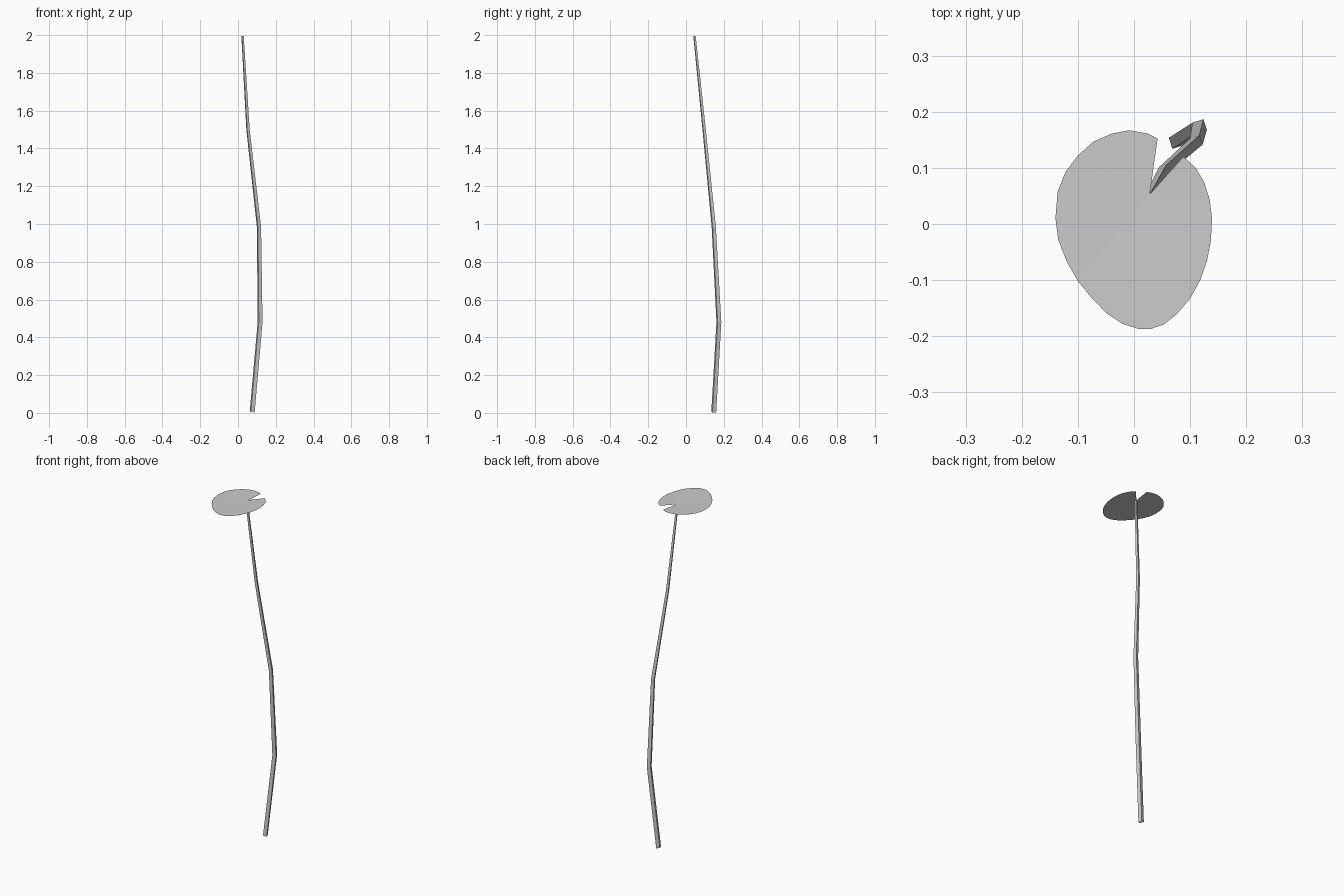
import bpy, bmesh
from math import cos, sin, radians, tau
from mathutils import Vector

if "Cube" in bpy.data.objects:
    bpy.data.objects.remove(bpy.data.objects["Cube"])


def finish(name, bm):
    mesh = bpy.data.meshes.new(name)
    bm.to_mesh(mesh)
    bm.free()
    obj = bpy.data.objects.new(name, mesh)
    bpy.context.collection.objects.link(obj)
    return obj


# Leaf pad: thin fan around the bottom of the notch
rim = [(.042, .152), (.025, .161), (-.008, .167), (-.04, .161), (-.072, .147),
       (-.10, .122), (-.122, .093), (-.136, .058), (-.14, .01), (-.135, -.028),
       (-.12, -.067), (-.10, -.102), (-.076, -.131), (-.048, -.16), (-.02, -.178),
       (.008, -.187), (.03, -.187), (.053, -.179), (.076, -.161), (.10, -.133),
       (.118, -.10), (.13, -.066), (.137, -.03), (.139, .01), (.135, .043),
       (.125, .075), (.11, .10), (.088, .12)]
bm = bmesh.new()
hub = bm.verts.new((.028, .053, 1.997))
edge = [bm.verts.new((x, y, 1.999)) for x, y in rim]
for a, b in zip(edge, edge[1:]):
    bm.faces.new((hub, a, b))
finish("leaf_pad", bm)

# Stem: tapering, gently bent four-sided tube
path = [(.075, .147, .005, .0145), (.117, .174, .48, .0145), (.111, .147, .985, .0125),
        (.053, .096, 1.5, .010), (.024, .045, 1.996, .007)]
SIDES = 4
bm = bmesh.new()
rings = []
for x, y, z, r in path:
    ring = []
    for i in range(SIDES):
        a = radians(63) + tau * i / SIDES
        ring.append(bm.verts.new((x + r * cos(a), y + r * sin(a), z)))
    rings.append(ring)
for lo, hi in zip(rings, rings[1:]):
    for i in range(SIDES):
        j = (i + 1) % SIDES
        bm.faces.new((lo[i], lo[j], hi[j], hi[i]))
# Base tilts with the stem
for v in rings[0]:
    v.co.z = max(0, .005 + .09 * (path[0][0] - v.co.x) * 3)
finish("stem", bm)
